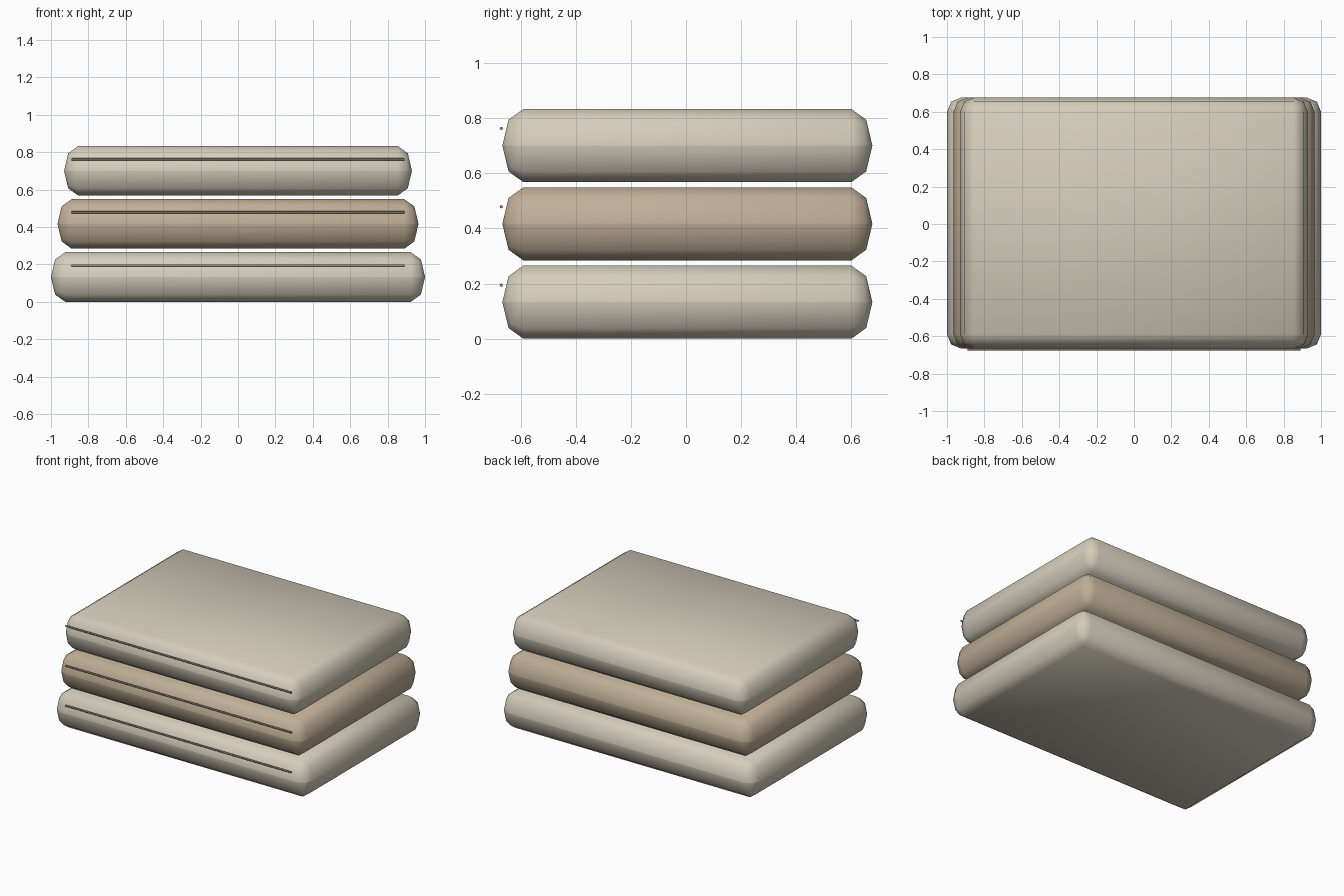
import bpy, bmesh, math
from mathutils import Matrix

if "Cube" in bpy.data.objects:
    bpy.data.objects.remove(bpy.data.objects["Cube"])


def material(name, rgb):
    m = bpy.data.materials.new(name)
    m.diffuse_color = (*rgb, 1)
    m.use_nodes = True
    m.node_tree.nodes["Principled BSDF"].inputs["Base Color"].default_value = m.diffuse_color
    return m


def make_object(name, bm, mat, angle):
    me = bpy.data.meshes.new(name)
    bm.to_mesh(me)
    bm.free()
    ob = bpy.data.objects.new(name, me)
    bpy.context.collection.objects.link(ob)
    me.materials.append(mat)
    bpy.ops.object.select_all(action='DESELECT')
    bpy.context.view_layer.objects.active = ob
    ob.select_set(True)
    bpy.ops.object.shade_smooth_by_angle(angle=math.radians(angle))
    return ob


cream = material("cream_cloth", (0.66, 0.61, 0.50))
tan = material("tan_cloth", (0.53, 0.43, 0.31))
seam_dark = material("seam_cloth", (0.36, 0.30, 0.22))

HALF_Y, Y0 = 0.671, 0.005
HEIGHT, STEP = 0.265, 0.284
INSET = 0.076      # horizontal size of the rounded edge


def cushion(name, half_x, z, mat):
    # Rounded block, then stretched in z so the sides are fully rounded
    bm = bmesh.new()
    bmesh.ops.create_cube(bm, size=2)
    bmesh.ops.scale(bm, vec=(half_x, HALF_Y, INSET * 1.005), verts=bm.verts)
    bmesh.ops.bevel(bm, geom=bm.edges[:], offset=INSET, segments=2,
                    profile=0.5, affect='EDGES')
    bmesh.ops.scale(bm, vec=(1, 1, HEIGHT / 2 / (INSET * 1.005)), verts=bm.verts)
    bmesh.ops.translate(bm, vec=(0, Y0, z), verts=bm.verts)
    make_object(name, bm, mat, 50)


def seam(name, z):
    # Thin straight fold line along the front
    bm = bmesh.new()
    bmesh.ops.create_cone(bm, cap_ends=True, segments=8, radius1=0.006,
                          radius2=0.006, depth=1.78,
                          matrix=Matrix.Translation((0, -0.67, z))
                          @ Matrix.Rotation(math.pi / 2, 4, 'Y'))
    make_object(name, bm, seam_dark, 50)


# Stack of three folded layers, each slightly narrower than the one below
for i, label in enumerate(("bottom", "middle", "top")):
    zc = HEIGHT / 2 + i * STEP
    cushion(label + "_folded_layer", 1.0 - 0.035 * i, zc, tan if i == 1 else cream)
    seam(label + "_front_seam", zc + 0.062)
